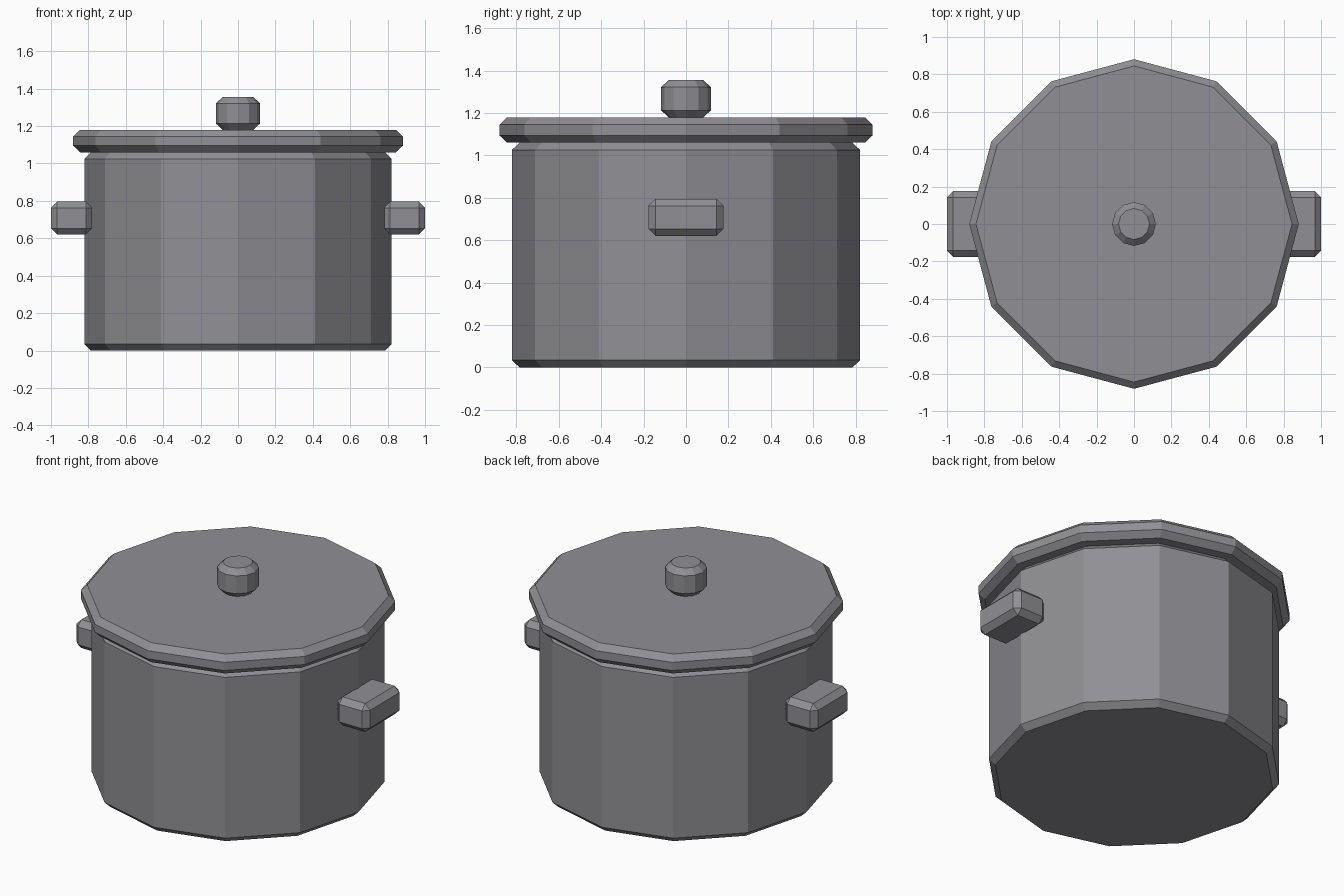
import bpy, bmesh
from math import radians

if "Cube" in bpy.data.objects:
    bpy.data.objects.remove(bpy.data.objects["Cube"])

# Dark grey metal
metal = bpy.data.materials.new("dark_metal")
metal.diffuse_color = (0.28, 0.28, 0.30, 1)
metal.use_nodes = True
metal.node_tree.nodes["Principled BSDF"].inputs["Base Color"].default_value = metal.diffuse_color


def finish(name, bm):
    mesh = bpy.data.meshes.new(name)
    bmesh.ops.recalc_face_normals(bm, faces=bm.faces)
    bm.to_mesh(mesh)
    bm.free()
    mesh.materials.append(metal)
    obj = bpy.data.objects.new(name, mesh)
    bpy.context.collection.objects.link(obj)
    return obj


def chamfered_drum(name, radius, z0, z1, chamfer, sides=12):
    """Flat-faced drum with both rims chamfered."""
    bm = bmesh.new()
    bmesh.ops.create_cone(bm, cap_ends=True, segments=sides,
                          radius1=radius, radius2=radius, depth=z1 - z0)
    bmesh.ops.translate(bm, verts=bm.verts, vec=(0, 0, (z0 + z1) / 2))
    obj = finish(name, bm)
    bev = obj.modifiers.new("rim_chamfer", 'BEVEL')
    bev.width = chamfer
    bev.segments = 1
    bev.limit_method = 'ANGLE'
    bev.angle_limit = radians(40)
    return obj


def handle(name, side):
    """Chamfered block sticking out of the pot wall."""
    bm = bmesh.new()
    bmesh.ops.create_cube(bm, size=1)
    bmesh.ops.scale(bm, verts=bm.verts, vec=(0.22, 0.352, 0.175))
    bmesh.ops.translate(bm, verts=bm.verts, vec=(side * 0.89, 0, 0.708))
    bmesh.ops.bevel(bm, geom=bm.edges[:], offset=0.033, segments=1,
                    affect='EDGES', profile=0.5)
    return finish(name, bm)


# Pot body, lid and knob
chamfered_drum("pot_body", 0.822, 0.0, 1.06, 0.035)
chamfered_drum("lid", 0.881, 1.06, 1.18, 0.035)
chamfered_drum("lid_knob", 0.117, 1.18, 1.355, 0.033)

# Side handles
for label, side in (("left", -1), ("right", 1)):
    handle(label + "_handle", side)
